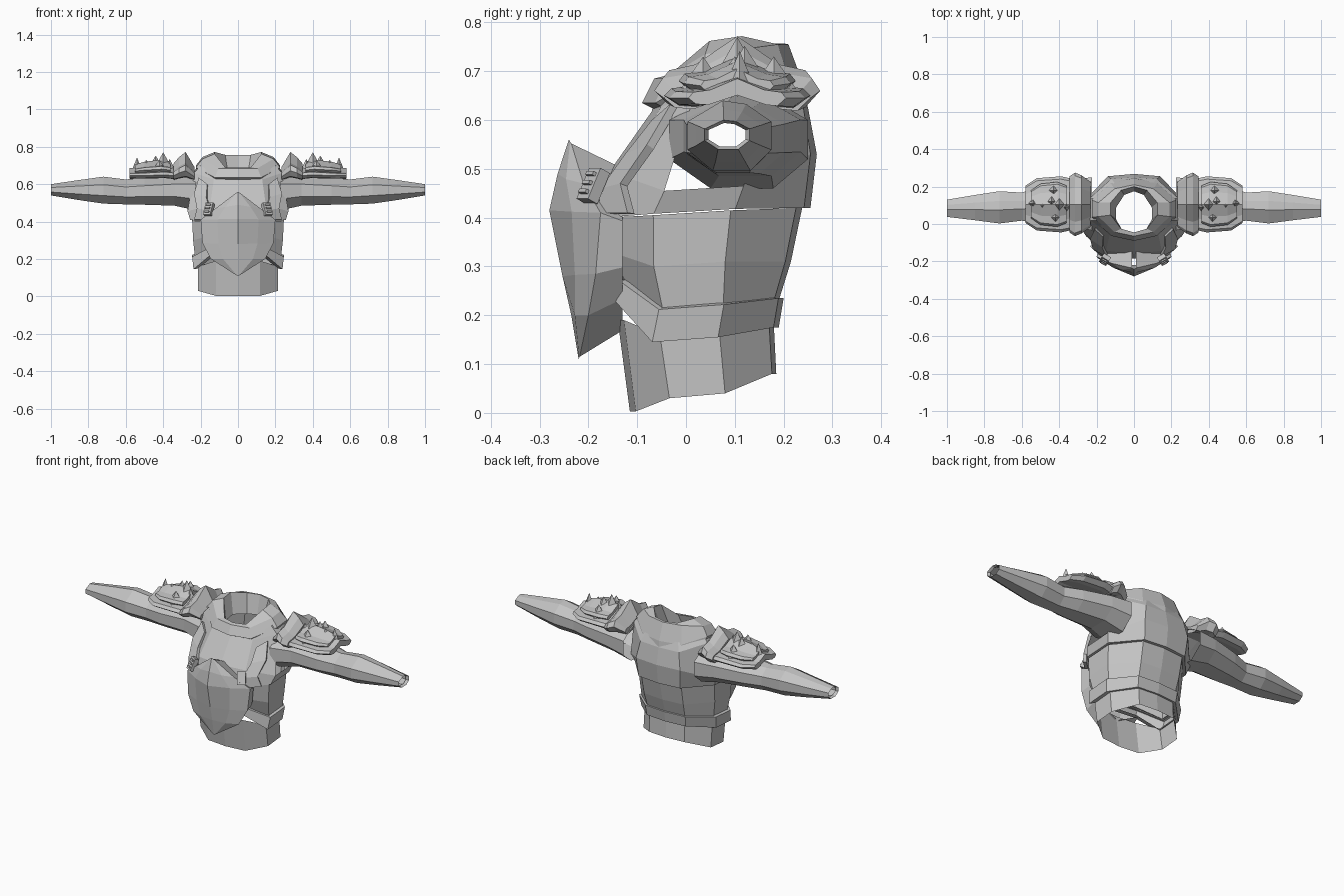
import bpy, bmesh
from mathutils import Vector, Matrix

cube = bpy.data.objects.get("Cube")
if cube:
    bpy.data.objects.remove(cube)

grey = bpy.data.materials.new("plain grey")
grey.use_nodes = True
colour = (0.55, 0.55, 0.55, 1)
grey.diffuse_color = colour
grey.node_tree.nodes["Principled BSDF"].inputs["Base Color"].default_value = colour


def finish(name, bm):
    """Turn a half mesh into a mirrored, flat shaded object."""
    bmesh.ops.remove_doubles(bm, verts=bm.verts, dist=0.0005)
    bmesh.ops.recalc_face_normals(bm, faces=bm.faces)
    mesh = bpy.data.meshes.new(name)
    bm.to_mesh(mesh)
    bm.free()
    mesh.materials.append(grey)
    obj = bpy.data.objects.new(name, mesh)
    bpy.context.collection.objects.link(obj)
    mirror = obj.modifiers.new("mirror", 'MIRROR')
    mirror.use_clip = True
    return obj


def loft(name, rings, closed=False, caps=False, skip=()):
    """Join successive rings of points with quads; skip holds (ring, side) gaps."""
    bm = bmesh.new()
    rows = [[bm.verts.new(p) for p in ring] for ring in rings]
    count = len(rows[0])
    for r, (low, high) in enumerate(zip(rows, rows[1:])):
        for i in range(count if closed else count - 1):
            j = (i + 1) % count
            if (r, i) not in skip:
                bm.faces.new((low[i], low[j], high[j], high[i]))
    if caps:
        bm.faces.new(rows[0])
        bm.faces.new(rows[-1])
    return finish(name, bm)


# Half outlines: share of the width, share of the depth
BODY = ((0, 0), (.55, .04), (1, .27), (1, .65), (.52, .97), (0, 1))
NECK = ((0, 0), (.55, .08), (1, .38), (1, .65), (.55, .92), (0, 1))


def body_ring(width, front, back, z_front, z_side, z_back, outline=BODY):
    heights = (z_front, z_front, z_side, z_side + .01, z_back, z_back)
    return [(width * u, front + (back - front) * v, z)
            for (u, v), z in zip(outline, heights)]


# Waist skirt
loft("waist_skirt", [
    body_ring(.215, -.115, .185, .003, .03, .08),
    body_ring(.215, -.14, .18, .19, .16, .18)])

# Belt with its lips
loft("belt", [
    body_ring(.21, -.13, .175, .23, .15, .175),
    body_ring(.238, -.165, .19, .235, .145, .175),
    body_ring(.245, -.15, .2, .27, .212, .235),
    body_ring(.225, -.13, .18, .275, .217, .237)])

# Midriff
loft("midriff", [
    body_ring(.23, -.135, .19, .265, .21, .23),
    body_ring(.24, -.17, .215, .33, .3, .31),
    body_ring(.245, -.18, .238, .40, .405, .42)])

# Chest yoke, open at the armholes
loft("chest_yoke", [
    body_ring(.235, -.17, .235, .405, .412, .42),
    body_ring(.255, -.185, .255, .40, .408, .42),
    body_ring(.27, -.16, .268, .49, .455, .53),
    body_ring(.235, -.065, .25, .625, .66, .625),
    body_ring(.2, -.06, .23, .64, .70, .67)], skip={(2, 2)})

# Raised collar with a dipping front and an inner wall
loft("collar", [
    body_ring(.215, -.06, .25, .62, .66, .62, NECK),
    body_ring(.225, -.09, .245, .635, .69, .66, NECK),
    body_ring(.19, -.065, .21, .685, .735, .755, NECK),
    body_ring(.125, -.045, .2, .69, .762, .757, NECK),
    body_ring(.095, -.07, .175, .62, .65, .65, NECK)])

# Chest straps running over the shoulders
strap = loft("chest_straps", [
    [(.165, -.07, .60), (.21, -.03, .635)],
    [(.17, -.125, .53), (.235, -.08, .55)],
    [(.15, -.175, .46), (.22, -.135, .47)],
    [(.17, -.18, .41), (.235, -.12, .41)]])
strap.modifiers.new("thickness", 'SOLIDIFY').thickness = .018

# Sleeves: tapered open tubes
TUBE = ((.3, 0), (.75, 0), (1, .3), (1, .7), (.7, .95), (.42, 1), (0, .7), (0, .3))


def tube_ring(x, front, back, bottom, top):
    return [(x, front + (back - front) * u, bottom + (top - bottom) * v)
            for u, v in TUBE]


sleeves = loft("sleeves", [tube_ring(*s) for s in (
    (.225, -.035, .25, .46, .66),
    (.34, -.005, .235, .485, .65),
    (.5, 0, .2, .49, .635),
    (.6, .018, .168, .492, .625),
    (.72, .003, .175, .496, .64),
    (.85, .02, .155, .515, .622),
    (1, .038, .13, .54, .6),
    (.985, .046, .122, .546, .594))], closed=True)

# Faceted breastplate with a rim folded back to the body
plate = []
for z, y, edge_x, edge_y, edge_z in (
        (.56, -.24, .012, -.235, .552),
        (.49, -.263, .12, -.21, .47),
        (.415, -.28, .2, -.175, .41),
        (.28, -.253, .19, -.185, .285),
        (.2, -.235, .145, -.2, .2),
        (.11, -.22, .012, -.218, .115)):
    centre, edge = Vector((0, y, z)), Vector((edge_x, edge_y, edge_z))
    middle = centre.lerp(edge, .55) - Vector((0, .012 if edge_x > .1 else 0, 0))
    rim = Vector((edge_x * .95, -.13, edge_z + (.34 - edge_z) * .24))
    plate.append([centre, middle, edge, rim])
loft("breastplate", plate)


def box(bm, centre, size, tilt):
    place = Matrix.Translation(centre) @ tilt @ Matrix.Diagonal((*size, 1))
    bmesh.ops.create_cube(bm, size=1, matrix=place)


# Small slotted clips at the upper corners of the breastplate
tilt = Matrix.Rotation(.55, 4, 'Z') @ Matrix.Rotation(-.45, 4, 'X')
bm = bmesh.new()
middle = Vector((.155, -.19, .465))
box(bm, middle, (.045, .025, .07), tilt)
for step in (-1, 0, 1):
    offset = tilt @ Vector((0, -.014, step * .02))
    box(bm, middle + offset, (.028, .012, .008), tilt)
finish("clips", bm)

# Shoulder armour: chevron section swept outward
CHEVRON = ((-1, 0), (-.9, .3), (-.55, .42), (0, 1), (.55, .42), (.9, .3),
           (1, 0), (.82, -.4), (.6, -.35), (0, .15), (-.6, -.35), (-.85, -.3))


def pad(name, stations):
    rings = [[(x, .105 + half * u, base + rise * v) for u, v in CHEVRON]
             for x, half, base, rise in stations]
    return loft(name, rings, closed=True, caps=True)


pad("inner_shoulder_plates", [
    (.232, .12, .64, .05),
    (.28, .155, .672, .1),
    (.315, .17, .66, .085),
    (.345, .15, .645, .065)])
pad("outer_shoulder_plates", [
    (.345, .14, .645, .05),
    (.39, .15, .65, .05),
    (.52, .14, .645, .045),
    (.58, .1, .645, .04)])
pad("upper_shoulder_plates", [
    (.36, .1, .675, .045),
    (.41, .12, .68, .05),
    (.5, .11, .675, .045),
    (.55, .075, .67, .035)])

# Row of crystal spikes along each shoulder ridge
bm = bmesh.new()
for x, y, tip, radius in (
        (.365, .09, .735, .035), (.4, .105, .77, .06), (.44, .12, .752, .055),
        (.49, .1, .73, .05), (.54, .11, .742, .032),
        (.42, .035, .73, .045), (.43, .18, .73, .045)):
    height = tip - .665
    place = Matrix.Translation((x, y, .665 + height / 2))
    bmesh.ops.create_cone(bm, cap_ends=True, segments=4, radius1=radius,
                          radius2=0, depth=height, matrix=place)
finish("shoulder_spikes", bm)
